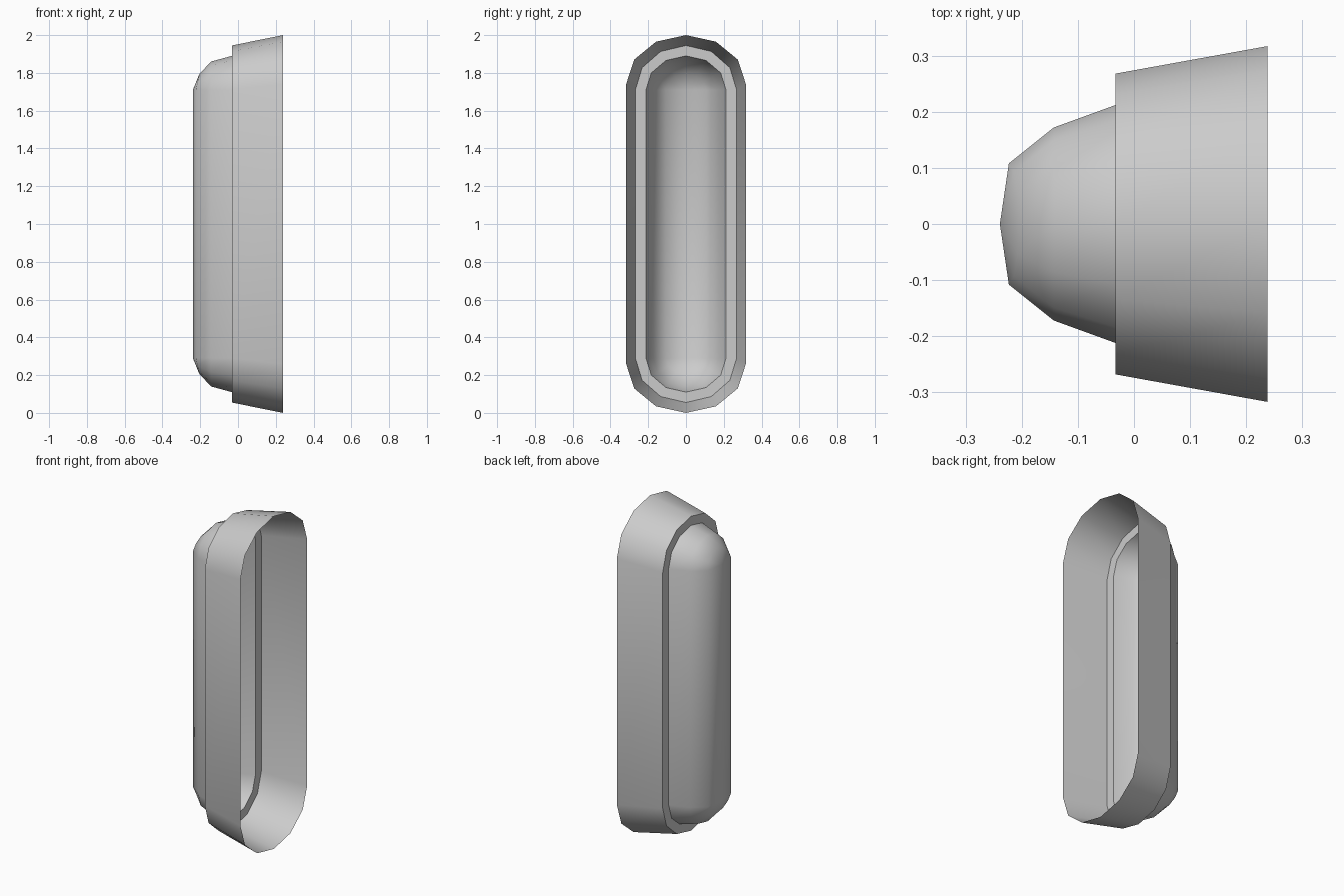
import bpy, bmesh
from math import sin, cos, pi

if "Cube" in bpy.data.objects:
    bpy.data.objects.remove(bpy.data.objects["Cube"])

# Stations of the shell, from the open rim to the ridge of the dome:
# x at the sides, x at the ends, half width, half straight length, end cap height
STATIONS = [
    (0.238, 0.238, 0.317, 0.74, 0.26),     # open rim
    (-0.033, -0.033, 0.268, 0.71, 0.235),  # outer edge of step
    (-0.033, -0.033, 0.212, 0.71, 0.18),   # inner edge of step
    (-0.143, -0.143, 0.172, 0.71, 0.15),   # dome
    (-0.223, -0.205, 0.108, 0.71, 0.083),
    (-0.239, -0.239, 0.0, 0.71, 0.0),      # ridge line
]


def capsule_loop(bm, x_side, x_end, half_w, half_l, cap):
    """Closed 14-sided capsule outline standing in the yz plane."""
    loop = []
    for s in (1, -1):
        for i in range(7):
            a = pi * i / 6
            x = x_side + (x_end - x_side) * sin(a)
            loop.append(bm.verts.new((x, s * half_w * cos(a),
                                      1 + s * (half_l + cap * sin(a)))))
    return loop


# Single-sheet shell: flared skirt, flat step and rounded dome
bm = bmesh.new()
loops = [capsule_loop(bm, *st) for st in STATIONS]
for a, b in zip(loops, loops[1:]):
    for i in range(14):
        j = (i + 1) % 14
        bm.faces.new((a[i], a[j], b[j], b[i]))
bmesh.ops.remove_doubles(bm, verts=bm.verts, dist=1e-4)

# Turn normals outward (the dome faces -x)
bmesh.ops.recalc_face_normals(bm, faces=bm.faces)
bm.normal_update()
if min(bm.faces, key=lambda f: f.calc_center_median().x).normal.x > 0:
    bmesh.ops.reverse_faces(bm, faces=bm.faces)

# Smooth walls with crisp step edges
for f in bm.faces:
    f.smooth = True
for e in bm.edges:
    e.smooth = not e.is_manifold or e.calc_face_angle() < 1.05

mesh = bpy.data.meshes.new("domed_shell")
bm.to_mesh(mesh)
bm.free()
shell = bpy.data.objects.new("domed_shell", mesh)
bpy.context.collection.objects.link(shell)
